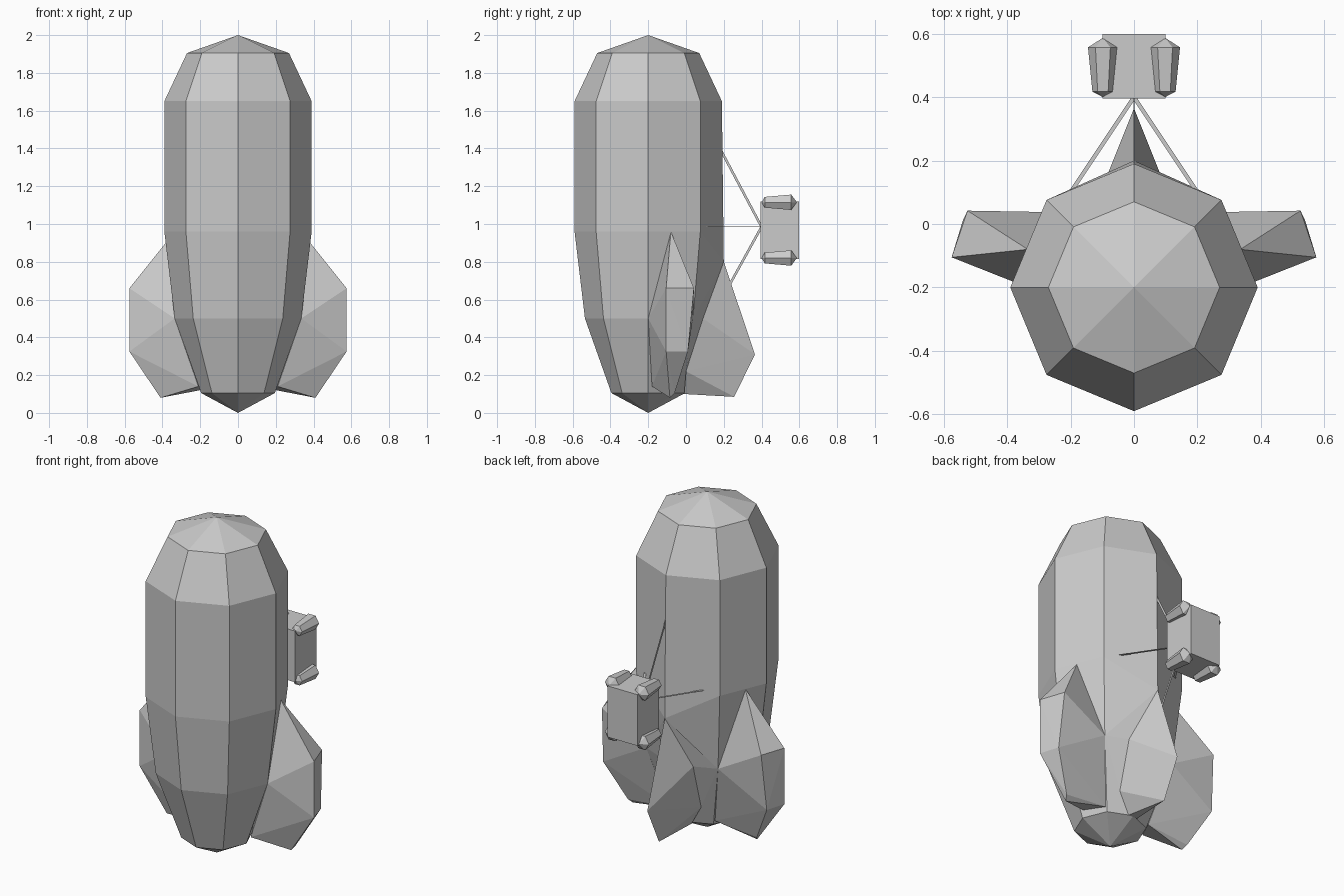
import bpy, bmesh
from math import sin, cos, tau
from mathutils import Vector, Matrix

if "Cube" in bpy.data.objects:
    bpy.data.objects.remove(bpy.data.objects["Cube"])


def finish(bm, name):
    bmesh.ops.recalc_face_normals(bm, faces=bm.faces)
    me = bpy.data.meshes.new(name)
    bm.to_mesh(me)
    bm.free()
    ob = bpy.data.objects.new(name, me)
    bpy.context.collection.objects.link(ob)
    return ob


def lathe(name, profile, sides, matrix, tweak=None):
    """Rings of (radius, height); radius 0 makes a pole."""
    bm = bmesh.new()
    rings = []
    for r, h in profile:
        n = sides if r else 1
        rings.append([bm.verts.new((r * cos(tau * i / sides), r * sin(tau * i / sides), h))
                      for i in range(n)])
    for a, b in zip(rings, rings[1:]):
        for i in range(sides):
            j = (i + 1) % sides
            quad = [a[i % len(a)], a[j % len(a)], b[j % len(b)], b[i % len(b)]]
            bm.faces.new(list(dict.fromkeys(quad)))
    bm.transform(matrix)
    if tweak:
        tweak(rings)
    return finish(bm, name)


def hull(name, points, mirror_x=1, both=False):
    bm = bmesh.new()
    pts = {(x * mirror_x, y, z) for x, y, z in points}
    if both:
        pts |= {(-x, y, z) for x, y, z in pts}
    for p in sorted(pts):
        bm.verts.new(p)
    res = bmesh.ops.convex_hull(bm, input=bm.verts[:])
    junk = {g for g in res["geom_interior"] + res["geom_unused"]
            if isinstance(g, bmesh.types.BMVert)}
    bmesh.ops.delete(bm, geom=list(junk), context='VERTS')
    return finish(bm, name)


def box(name, centre, size, rot=None):
    bm = bmesh.new()
    bmesh.ops.create_cube(bm, size=1)
    m = Matrix.Translation(centre) @ (rot or Matrix()) @ Matrix.Diagonal((*size, 1))
    bm.transform(m)
    return finish(bm, name)


# Eight-sided hull; its rear vertex drops down to meet the back fin
def drop_rear(rings):
    rings[3][2].co = (0, 0.2, 0.8)


lathe("main_body", [(0, 0), (0.195, 0.105), (0.335, 0.5), (0.39, 0.96),
                    (0.39, 1.65), (0.27, 1.905), (0, 2)],
      8, Matrix.Translation((0, -0.2, 0)), drop_rear)

# Side fins with a blunt outer edge
side_fin = [(0.335, -0.08, 0.96), (0.335, -0.2, 0.5), (0.237, 0.037, 0.5),
            (0.575, -0.105, 0.66), (0.525, 0.042, 0.66),
            (0.575, -0.105, 0.325), (0.54, 0.01, 0.325),
            (0.425, -0.06, 0.105), (0.41, -0.085, 0.08),
            (0.21, -0.18, 0.14), (0.15, -0.06, 0.13)]
for side, label in ((1, "right"), (-1, "left")):
    hull("side_fin_" + label, side_fin, side)

# Sharp back fin and the flared root joining it to the body
hull("back_fin", [(0, 0.2, 0.8), (0, 0.365, 0.31), (0, 0.255, 0.085),
                  (0.11, 0.09, 0.5), (0.1, 0.0, 0.22), (0.03, -0.01, 0.1)], both=True)
hull("back_fin_root", [(0, 0.2, 0.8), (0.237, 0.037, 0.5), (0.11, 0.09, 0.5),
                       (0.1, 0.0, 0.22)], both=True)

# Pod carried behind the body
box("pod", (0, 0.497, 0.967), (0.2, 0.203, 0.305))

# Six-sided tapered corner thrusters, axis along y
thruster = [(0, 0.4), (0.033, 0.417), (0.047, 0.557), (0, 0.587)]
turn = Matrix(((1, 0, 0, 0), (0, 0, 1, 0), (0, 1, 0, 0), (0, 0, 0, 1)))
for sx in (-1, 1):
    for z in (0.82, 1.115):
        lathe("thruster", thruster, 6, Matrix.Translation((0.098 * sx, 0, z)) @ turn)

# Thin flat struts from the pod to the body
start = Vector((0, 0.4, 0.985))
for end, flat in (((0, 0.185, 1.39), (1, 0, 0)), ((0, 0.215, 0.65), (1, 0, 0)),
                  ((0.2, 0.1, 0.985), (0, 0, 1)), ((-0.2, 0.1, 0.985), (0, 0, 1))):
    d = Vector(end) - start
    z, x = d.normalized(), Vector(flat)
    rot = Matrix((x, z.cross(x), z)).transposed().to_4x4()
    box("strut", start + d / 2, (0.002, 0.013, d.length), rot)
